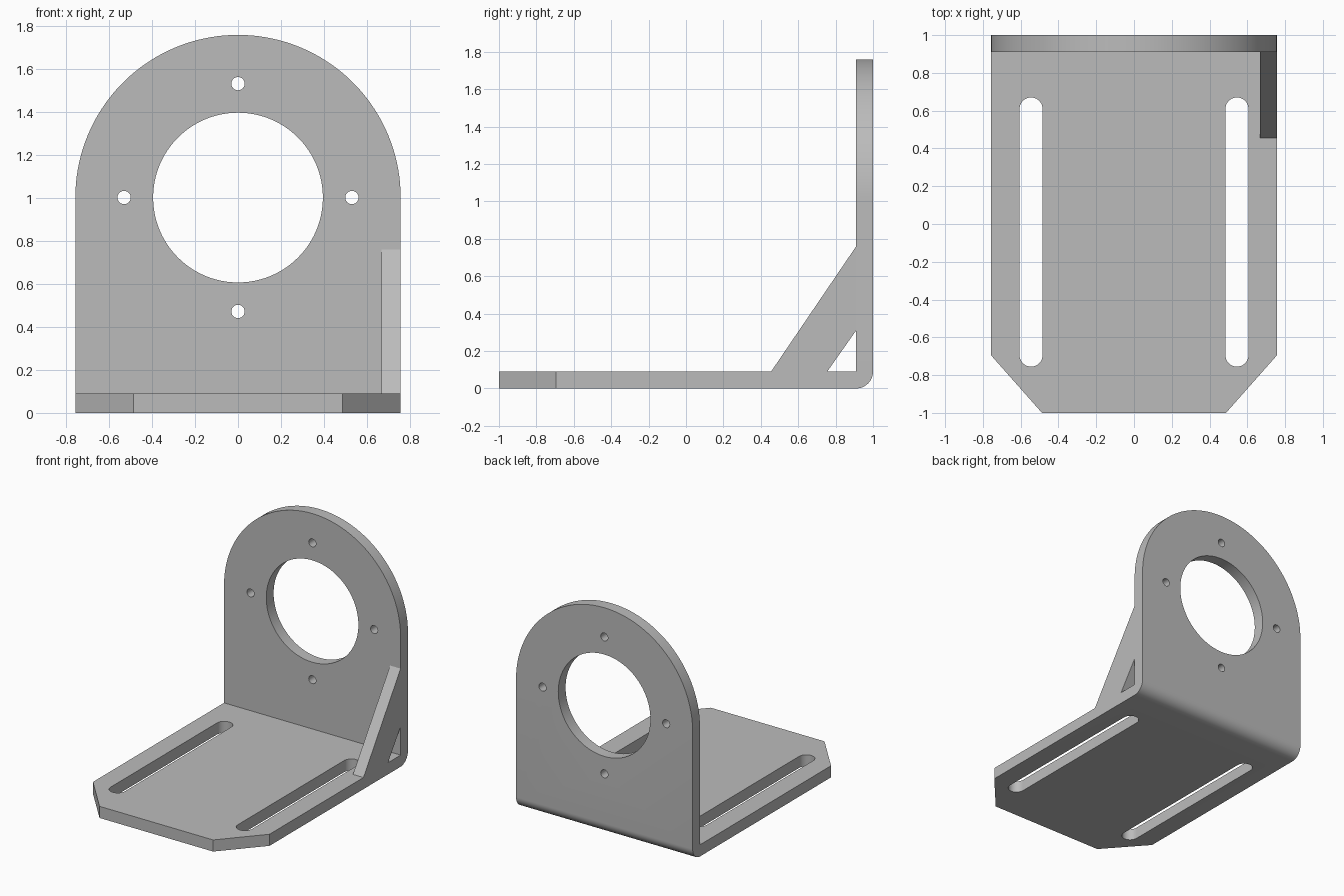
import bpy, bmesh
from math import sin, cos, pi
from mathutils import Vector

if "Cube" in bpy.data.objects:
    bpy.data.objects.remove(bpy.data.objects["Cube"], do_unlink=True)

W = 0.757      # half width, also radius of the rounded top
T = 0.09       # plate thickness
EYE_Z = 1.002  # height of the large bore


def arc(cu, cv, r, start, end, steps):
    """Points along an arc, angles in units of pi."""
    angles = [pi * (start + (end - start) * i / steps) for i in range(steps + 1)]
    return [(cu + r * cos(a), cv + r * sin(a)) for a in angles]


def circle(cu, cv, r, steps):
    return arc(cu, cv, r, 0, 2, steps)[:-1]


def prism(name, points, axis, lo, hi):
    """Extrude a 2D outline along an axis from lo to hi."""
    place = {"x": lambda u, v, d: (d, u, v),
             "y": lambda u, v, d: (u, d, v),
             "z": lambda u, v, d: (u, v, d)}[axis]
    bm = bmesh.new()
    face = bm.faces.new([bm.verts.new(place(u, v, lo)) for u, v in points])
    ext = bmesh.ops.extrude_face_region(bm, geom=[face])
    moved = [g for g in ext["geom"] if isinstance(g, bmesh.types.BMVert)]
    bmesh.ops.translate(bm, verts=moved, vec=Vector(place(0, 0, hi - lo)))
    bmesh.ops.recalc_face_normals(bm, faces=bm.faces)
    mesh = bpy.data.meshes.new(name)
    bm.to_mesh(mesh)
    bm.free()
    obj = bpy.data.objects.new(name, mesh)
    bpy.context.collection.objects.link(obj)
    return obj


def combine(target, tool, operation):
    """Apply a boolean and discard the helper."""
    bpy.context.view_layer.objects.active = target
    mod = target.modifiers.new(operation.title(), "BOOLEAN")
    mod.operation, mod.solver, mod.object = operation, "EXACT", tool
    bpy.ops.object.modifier_apply(modifier=mod.name)
    bpy.data.objects.remove(tool, do_unlink=True)


# Bent plate: L profile with rounded outer corner, plus the open side brace
side = [(-1, 0)] + arc(1 - T, T, T, -0.5, 0, 12) + [(1, 2), (1 - T, 2), (1 - T, T), (-1, T)]
bracket = prism("mounting_bracket", side, "x", -W, W)
brace = [(0.455, T), (0.755, T), (1 - T, 0.31), (1 - T, 0.76)]
combine(bracket, prism("side_brace", brace, "x", W - T, W), "UNION")

# Rounded top of the upright plate
dome = [(-W - 0.1, -1), (W + 0.1, -1), (W + 0.1, EYE_Z)]
dome += arc(0, EYE_Z, W, 0, 1, 72) + [(-W - 0.1, EYE_Z)]
combine(bracket, prism("dome_outline", dome, "y", -2, 2), "INTERSECT")

# Clipped front corners of the base
for s in (-1, 1):
    corner = [(s * 0.487, -1), (s * W, -0.695), (s * 1.2, -0.695), (s * 1.2, -1.5),
              (s * 0.487, -1.5)]
    combine(bracket, prism("corner_cut", corner, "z", -0.5, 0.5), "DIFFERENCE")

# Long adjustment slots
for s in (-1, 1):
    r = 0.061
    slot = arc(s * 0.545, 0.67 - r, r, 0, 1, 16) + arc(s * 0.545, -0.755 + r, r, 1, 2, 16)
    combine(bracket, prism("slot_cut", slot, "z", -0.5, 0.5), "DIFFERENCE")

# Large bore and four bolt holes
holes = [(0, 0, 0.395, 96)]
holes += [(0.53 * cos(k * pi / 2), 0.53 * sin(k * pi / 2), 0.031, 24) for k in range(4)]
for x, z, r, n in holes:
    cut = prism("bore_cut", circle(x, EYE_Z + z, r, n), "y", 0.8, 1.2)
    combine(bracket, cut, "DIFFERENCE")

# Plain grey metal
grey = bpy.data.materials.new("grey_metal")
grey.use_nodes = True
colour = (0.5, 0.5, 0.5, 1)
grey.diffuse_color = colour
grey.node_tree.nodes["Principled BSDF"].inputs["Base Color"].default_value = colour
bracket.data.materials.clear()
bracket.data.materials.append(grey)

bpy.ops.object.select_all(action="DESELECT")
bracket.select_set(True)
bpy.context.view_layer.objects.active = bracket
bpy.ops.object.shade_smooth_by_angle(angle=pi / 6)
